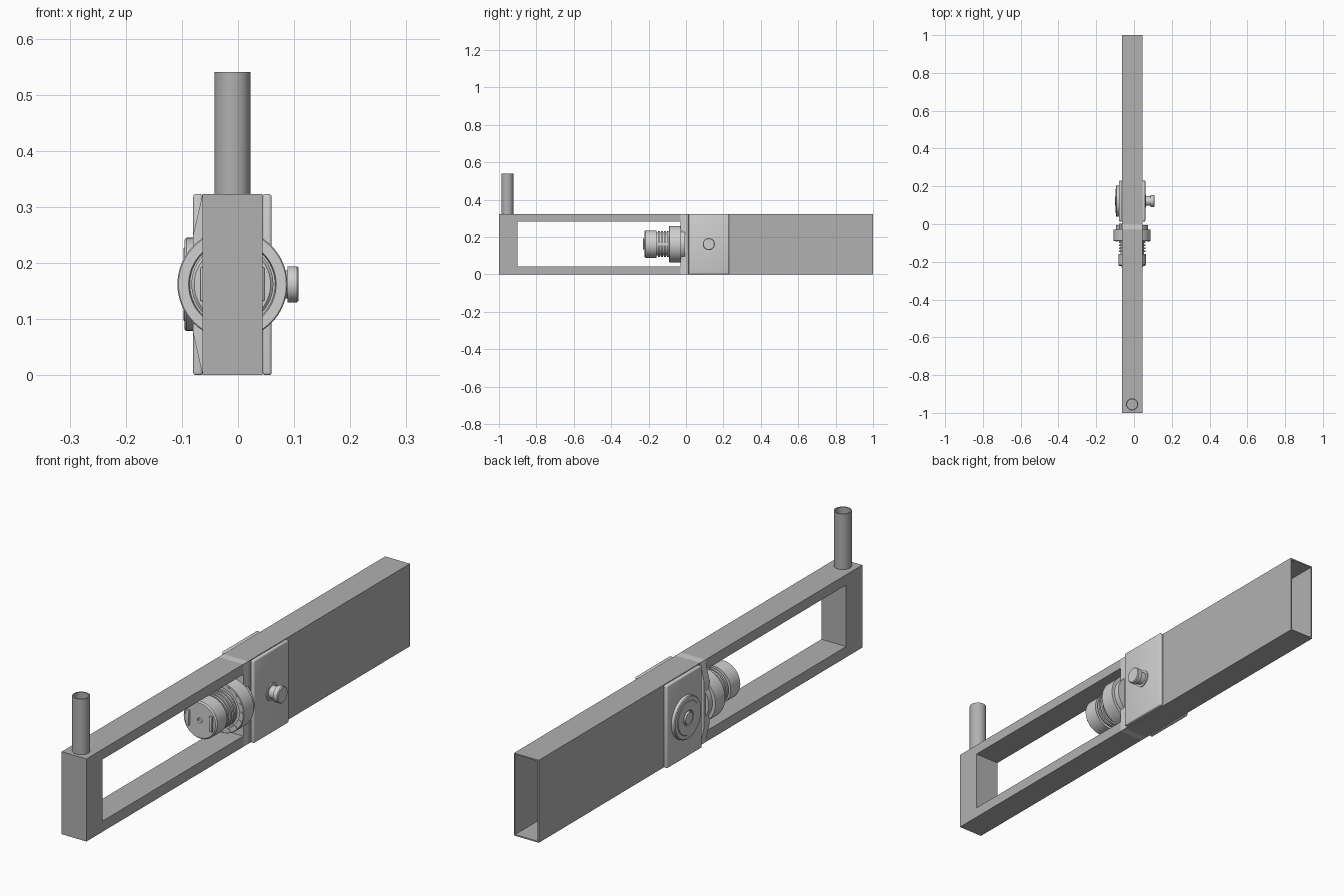
import bpy, bmesh, math
from mathutils import Matrix, Vector

cube = bpy.data.objects.get("Cube")
if cube:
    bpy.data.objects.remove(cube, do_unlink=True)


def material(name, value):
    m = bpy.data.materials.new(name)
    m.use_nodes = True
    colour = (value, value, value, 1)
    m.diffuse_color = colour
    m.node_tree.nodes["Principled BSDF"].inputs["Base Color"].default_value = colour
    return m


grey = material("mid grey", 0.44)
light = material("light grey", 0.63)

CX, MID = -0.01, 0.162         # centre of the bar in x and z
LEFT, RIGHT, TOP = -0.063, 0.044, 0.323


def finish(name, bm, mat, smooth=False):
    bmesh.ops.recalc_face_normals(bm, faces=bm.faces)
    mesh = bpy.data.meshes.new(name)
    bm.to_mesh(mesh)
    bm.free()
    mesh.materials.append(mat)
    ob = bpy.data.objects.new(name, mesh)
    bpy.context.collection.objects.link(ob)
    if smooth:
        bpy.ops.object.select_all(action='DESELECT')
        ob.select_set(True)
        bpy.context.view_layer.objects.active = ob
        bpy.ops.object.shade_smooth_by_angle(angle=math.radians(35))
    return ob


def box(name, lo, hi, mat, bevel=0):
    lo, hi = Vector(lo), Vector(hi)
    bm = bmesh.new()
    bmesh.ops.create_cube(bm, size=1)
    for v in bm.verts:
        v.co = (lo + hi) / 2 + v.co * (hi - lo)
    if bevel:
        bmesh.ops.bevel(bm, geom=bm.edges[:], offset=bevel, segments=3,
                        profile=0.5, affect='EDGES')
    return finish(name, bm, mat, bevel > 0)


def lathe(name, axis, centre, profile, mat, sides=48):
    """Revolve (position along axis, radius) points round a world axis."""
    turn = Vector((0, 0, 1)).rotation_difference(Vector(axis)).to_matrix().to_4x4()
    place = Matrix.Translation(centre) @ turn
    bm = bmesh.new()
    verts = [bm.verts.new((r, 0, h)) for h, r in profile]
    edges = [bm.edges.new(pair) for pair in zip(verts, verts[1:])]
    bmesh.ops.spin(bm, geom=verts + edges, cent=(0, 0, 0), axis=(0, 0, 1),
                   angle=math.tau, steps=sides, use_merge=True)
    bmesh.ops.remove_doubles(bm, verts=bm.verts, dist=1e-5)
    bmesh.ops.transform(bm, matrix=place, verts=bm.verts)
    return finish(name, bm, mat, True)


def prism(name, outline, y0, y1, mat, hole=None):
    """Extrude an x-z outline along y; a hole makes it a tube."""
    bm = bmesh.new()
    loops = []
    for ring in [outline] + ([hole] if hole else []):
        ends = [[bm.verts.new((x, y, z)) for x, z in ring] for y in (y0, y1)]
        loops.append(ends)
        for i in range(len(ring)):
            j = (i + 1) % len(ring)
            bm.faces.new((ends[0][i], ends[0][j], ends[1][j], ends[1][i]))
    for e in (0, 1):
        if hole:
            a, b = loops[0][e], loops[1][e]
            for i in range(len(a)):
                j = (i + 1) % len(a)
                bm.faces.new((a[i], a[j], b[j], b[i]))
        else:
            bm.faces.new(loops[0][e])
    return finish(name, bm, mat)


def rect(inset):
    x0, x1, z0, z1 = LEFT + inset, RIGHT - inset, inset, TOP - inset
    return [(x0, z0), (x1, z0), (x1, z1), (x0, z1)]


# Open front frame: post and two rails
box("front_post", (LEFT, -1, 0), (RIGHT, -0.9, TOP), grey)
box("lower_rail", (LEFT, -0.9, 0), (RIGHT, -0.03, 0.042), grey)
box("upper_rail", (LEFT, -0.9, TOP - 0.04), (RIGHT, -0.03, TOP), grey)

# Upright hollow handle
lathe("handle_pipe", (0, 0, 1), (CX, -0.955, TOP),
      [(0, 0.032), (0.217, 0.032), (0.217, 0.027), (0.004, 0.027), (0.004, 0)], grey)

# Hollow rear arm, open at the back
prism("rear_tube", rect(0), 0, 1, grey, rect(0.005))

# Mounting plate, swelling out on the right side of the model
prism("mount_plate", [(LEFT, 0), (RIGHT, 0), (RIGHT, TOP), (LEFT, TOP),
                      (-0.08, 0.25), (-0.08, 0.075)], -0.03, 0.002, light)

# Side plates clamped to the tube
box("right_side_plate", (-0.08, 0.014, 0), (LEFT, 0.23, TOP), light, 0.005)
box("left_side_plate", (RIGHT, 0.014, 0), (0.06, 0.23, TOP), light, 0.005)

# Round cover and boss on the right, knob on the left
lathe("round_cover", (-1, 0, 0), (-0.08, 0.122, MID),
      [(0, 0.083), (0.012, 0.083), (0.015, 0.08), (0.015, 0.066), (0.017, 0.064),
       (0.017, 0.03), (0.012, 0.028), (0.012, 0.024), (0.02, 0.023), (0.02, 0)], light)
lathe("side_knob", (1, 0, 0), (0.06, 0.122, MID),
      [(0, 0.034), (0.004, 0.034), (0.004, 0.025), (0.028, 0.025), (0.028, 0.032),
       (0.045, 0.032), (0.048, 0.029), (0.048, 0)], light)

# Motor flange with stepped rim and recess
lathe("motor_flange", (0, -1, 0), (CX, 0, MID),
      [(0.005, 0), (0.005, 0.085), (0.028, 0.085), (0.028, 0.098), (0.088, 0.098),
       (0.09, 0.096), (0.09, 0.078), (0.08, 0.076), (0.08, 0)], light, 64)

# Bolts around the flange
for i in range(16):
    if i != 8:
        a = math.tau * i / 16
        lathe("flange_bolt", (0, -1, 0),
              (CX + 0.088 * math.cos(a), -0.09, MID + 0.088 * math.sin(a)),
              [(0, 0.006), (0.002, 0.006), (0.002, 0)], light, 12)

# Motor body: ribbed neck, then a plain drum with a shaft hole
profile = [(0.075, 0.06)]
for i in range(4):
    h = 0.092 + i * 0.016
    profile += [(h, 0.062), (h, 0.07), (h + 0.009, 0.07), (h + 0.009, 0.062)]
profile += [(0.158, 0.062), (0.158, 0.073), (0.217, 0.073), (0.222, 0.068),
            (0.222, 0.01), (0.212, 0.01), (0.212, 0)]
lathe("motor_body", (0, -1, 0), (CX, 0, MID), profile, light, 64)

# Shallow lugs on either side of the motor face
for name, side in (("motor_lug_right", -1), ("motor_lug_left", 1)):
    x = CX + side * 0.05
    box(name, (x - 0.007, -0.229, MID - 0.03), (x + 0.007, -0.21, MID + 0.03), light, 0.002)
